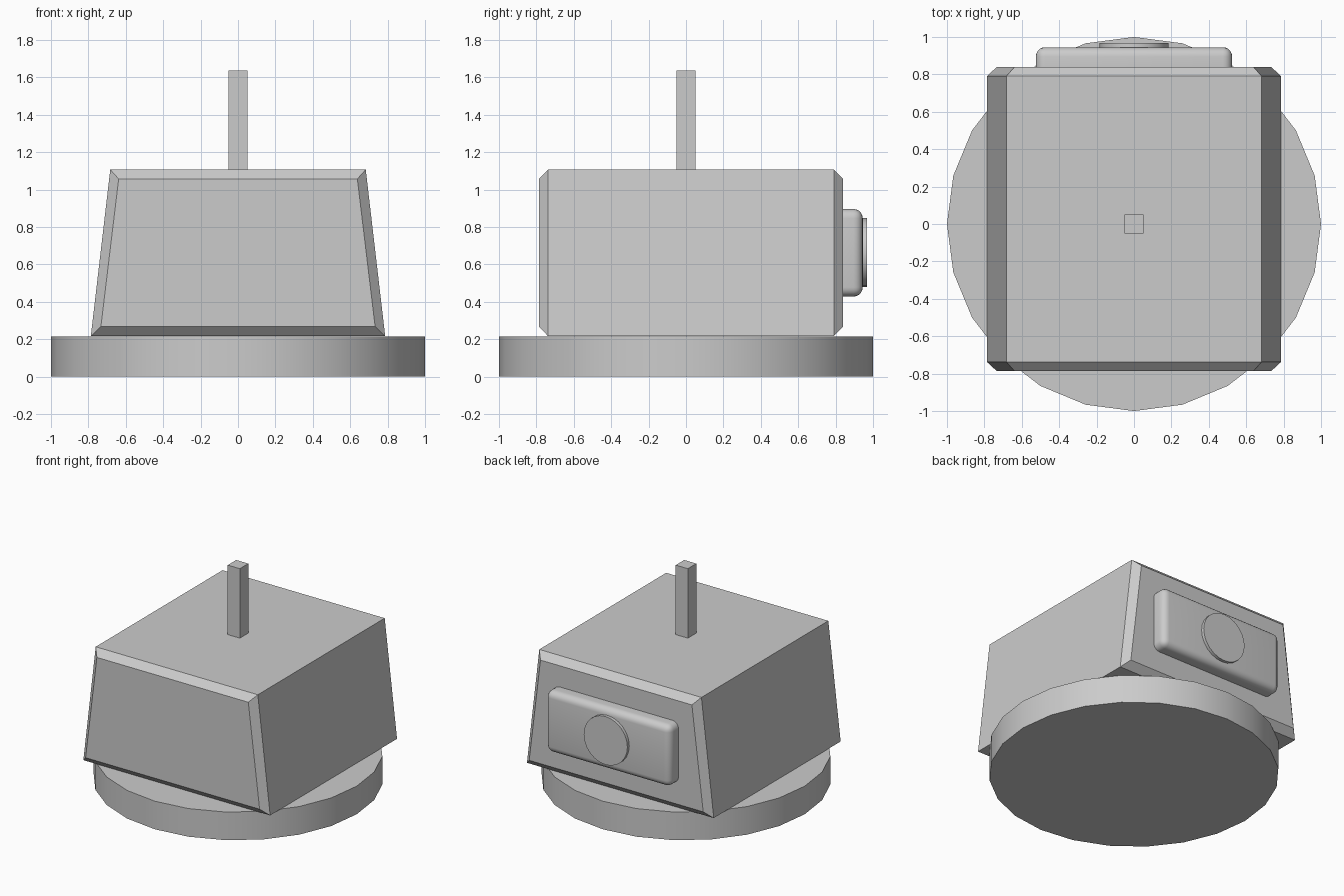
import bpy, bmesh, math

if "Cube" in bpy.data.objects:
    bpy.data.objects.remove(bpy.data.objects["Cube"])


def make_object(name, bm, smooth=False):
    bmesh.ops.recalc_face_normals(bm, faces=bm.faces)
    mesh = bpy.data.meshes.new(name)
    bm.to_mesh(mesh)
    bm.free()
    obj = bpy.data.objects.new(name, mesh)
    bpy.context.collection.objects.link(obj)
    if smooth:
        bpy.ops.object.select_all(action='DESELECT')
        obj.select_set(True)
        bpy.context.view_layer.objects.active = obj
        bpy.ops.object.shade_smooth_by_angle(angle=math.radians(35))
    return obj


def box(name, lo, hi, bevel=0.0):
    bm = bmesh.new()
    bmesh.ops.create_cube(bm, size=1)
    for v in bm.verts:
        v.co = [(a + b) / 2 + c * (b - a) for a, b, c in zip(lo, hi, v.co)]
    if bevel:
        bmesh.ops.bevel(bm, geom=bm.edges[:], offset=bevel, segments=5,
                        profile=0.5, affect='EDGES')
    return make_object(name, bm, smooth=bevel > 0)


def disc(name, radius, depth, location, rotation=(0, 0, 0)):
    bm = bmesh.new()
    bmesh.ops.create_cone(bm, cap_ends=True, segments=24,
                          radius1=radius, radius2=radius, depth=depth)
    obj = make_object(name, bm, smooth=True)
    obj.location = location
    obj.rotation_euler = rotation
    return obj


# Round base
disc("base", 1.0, 0.214, (0, 0, 0.107))

# Tapered housing: trapezoid sections along y, chamfered at both ends
full = (0.787, 0.683, 0.216, 1.107)
inset = (0.733, 0.638, 0.268, 1.057)
bm = bmesh.new()
rings = []
for y, (wb, wt, zb, zt) in ((-0.787, inset), (-0.737, full), (0.79, full), (0.84, inset)):
    rings.append([bm.verts.new((x, y, z)) for x, z in
                  ((-wb, zb), (wb, zb), (wt, zt), (-wt, zt))])
for a, b in zip(rings, rings[1:]):
    for i in range(4):
        j = (i + 1) % 4
        bm.faces.new((a[i], a[j], b[j], b[i]))
bm.faces.new(rings[0])
bm.faces.new(rings[-1])
make_object("housing", bm)

# Square post on top
box("post", (-0.051, -0.051, 1.09), (0.051, 0.051, 1.636))

# Rounded panel on the back with a round button
box("back_panel", (-0.525, 0.74, 0.428), (0.525, 0.945, 0.896), bevel=0.05)
disc("back_button", 0.184, 0.068, (0, 0.934, 0.663), (math.pi / 2, 0, 0))
